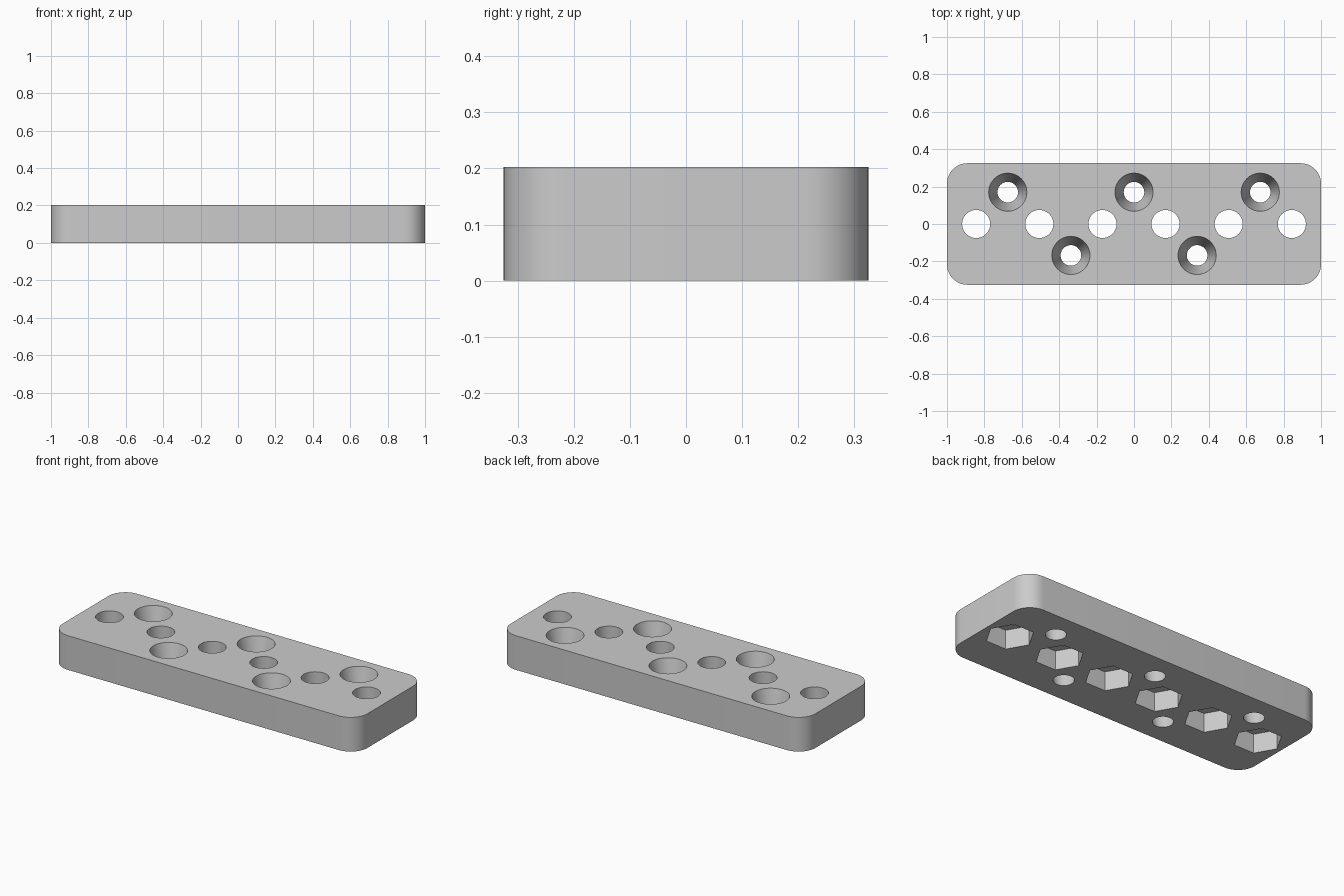
import bpy
import bmesh
from math import radians
from mathutils import Matrix

if "Cube" in bpy.data.objects:
    bpy.data.objects.remove(bpy.data.objects["Cube"])

HEIGHT = 0.203
PITCH = 0.3375

grey = bpy.data.materials.new("plain_grey")
grey.use_nodes = True
colour = (0.6, 0.6, 0.6, 1)
grey.diffuse_color = colour
grey.node_tree.nodes["Principled BSDF"].inputs["Base Color"].default_value = colour


def add_object(name, bm):
    mesh = bpy.data.meshes.new(name)
    bm.to_mesh(mesh)
    bm.free()
    mesh.materials.append(grey)
    obj = bpy.data.objects.new(name, mesh)
    bpy.context.collection.objects.link(obj)
    return obj


def cutter(name, x, y, z0, z1, r0, r1, sides, turn=0):
    """Upright cylinder, cone or prism from z0 to z1."""
    bm = bmesh.new()
    place = Matrix.Translation((x, y, (z0 + z1) / 2)) @ Matrix.Rotation(radians(turn), 4, "Z")
    bmesh.ops.create_cone(bm, cap_ends=True, segments=sides, radius1=r0,
                          radius2=r1, depth=z1 - z0, matrix=place)
    return add_object(name, bm)


# Plate with rounded upright corners
bm = bmesh.new()
bmesh.ops.create_cube(bm, size=1, matrix=Matrix.Translation((0, 0, HEIGHT / 2))
                      @ Matrix.Diagonal((2, 0.65, HEIGHT, 1)))
upright = [e for e in bm.edges if abs(e.verts[0].co.z - e.verts[1].co.z) > 0.1]
bmesh.ops.bevel(bm, geom=upright, offset=0.11, segments=12, profile=0.5, affect="EDGES")
plate = add_object("plate", bm)

# Bolt holes along the middle, each with a hexagonal nut pocket underneath
cutters = []
for i in range(6):
    x = (i - 2.5) * PITCH
    cutters.append(cutter("bolt_hole", x, 0, -0.1, HEIGHT + 0.1, 0.075, 0.075, 48))
    cutters.append(cutter("nut_pocket", x, 0, -0.1, 0.113, 0.13, 0.13, 6, 30))

# Tapered screw holes, staggered on both sides of the middle
slope = (0.102 - 0.055) / HEIGHT
over = 0.05
for i in range(5):
    x = (i - 2) * PITCH
    y = 0.17 if i % 2 == 0 else -0.168
    cutters.append(cutter("screw_hole", x, y, -over, HEIGHT + over,
                          0.055 - slope * over, 0.102 + slope * over, 48))

# Cut the holes and discard the cutters
bpy.ops.object.select_all(action="DESELECT")
bpy.context.view_layer.objects.active = plate
plate.select_set(True)
for tool in cutters:
    tool.hide_render = True
    cut = plate.modifiers.new(tool.name, "BOOLEAN")
    cut.operation = "DIFFERENCE"
    cut.solver = "EXACT"
    cut.object = tool
    bpy.ops.object.modifier_apply(modifier=cut.name)
    bpy.data.objects.remove(tool)

bpy.ops.object.shade_smooth_by_angle(angle=radians(30))
